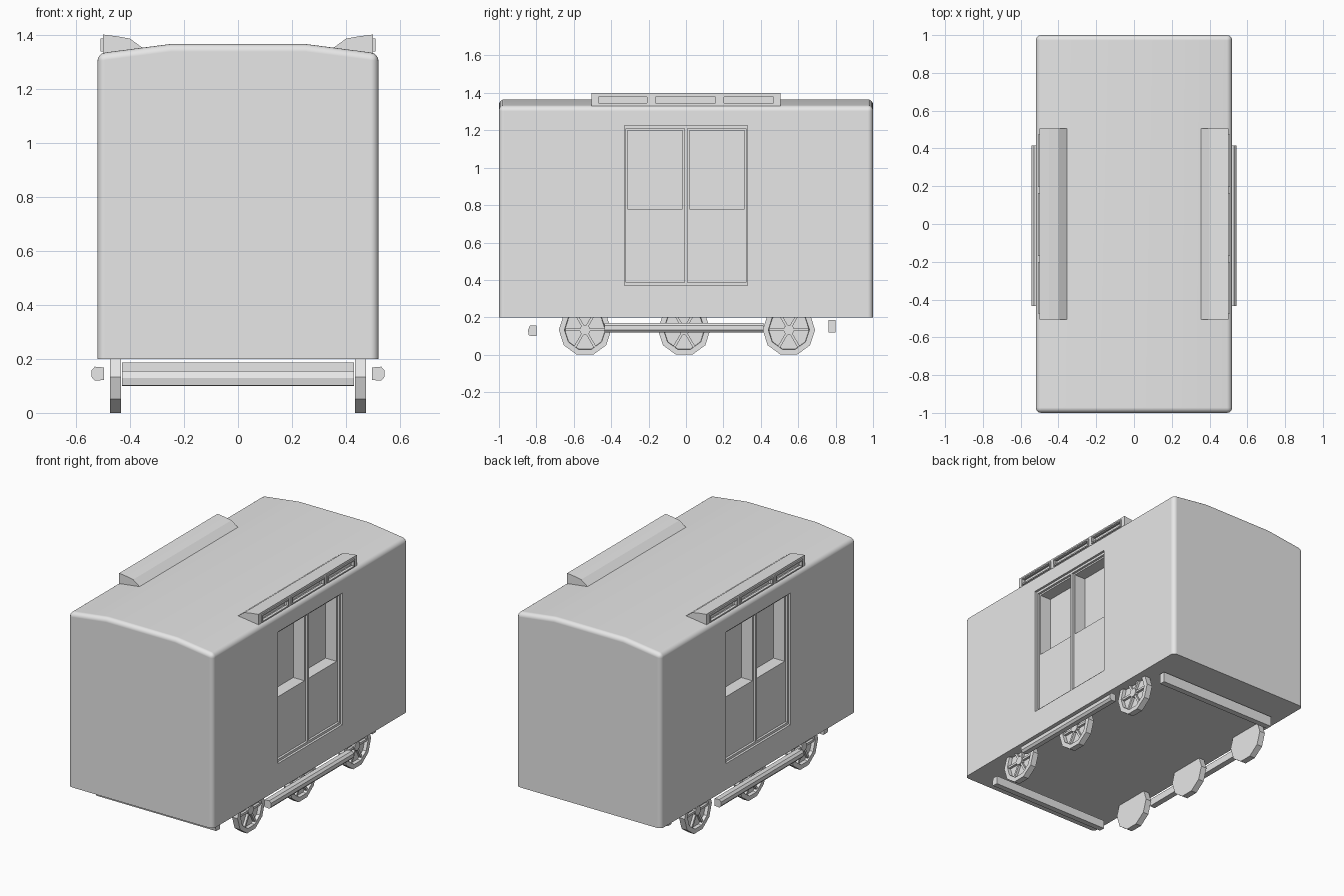
import bpy, bmesh, math
from mathutils import Vector, Matrix

if "Cube" in bpy.data.objects:
    bpy.data.objects.remove(bpy.data.objects["Cube"], do_unlink=True)

grey = bpy.data.materials.new("plain grey")
grey.use_nodes = True
grey.diffuse_color = (0.8, 0.8, 0.8, 1)
grey.node_tree.nodes["Principled BSDF"].inputs["Base Color"].default_value = (0.8, 0.8, 0.8, 1)


def finish(name, bm):
    bmesh.ops.recalc_face_normals(bm, faces=bm.faces)
    mesh = bpy.data.meshes.new(name)
    bm.to_mesh(mesh)
    bm.free()
    mesh.materials.append(grey)
    ob = bpy.data.objects.new(name, mesh)
    bpy.context.collection.objects.link(ob)
    return ob


def prism(points, axis, lo, hi):
    """Extrude a profile along x (points are y, z) or along y (points are x, z)."""
    bm = bmesh.new()
    place = (lambda p: (lo, p[0], p[1])) if axis == "x" else (lambda p: (p[0], lo, p[1]))
    face = bm.faces.new([bm.verts.new(place(p)) for p in points])
    ext = bmesh.ops.extrude_face_region(bm, geom=[face])
    step = Vector((hi - lo, 0, 0)) if axis == "x" else Vector((0, hi - lo, 0))
    bmesh.ops.translate(bm, vec=step, verts=[v for v in ext["geom"] if isinstance(v, bmesh.types.BMVert)])
    bmesh.ops.recalc_face_normals(bm, faces=bm.faces)
    return bm


def box(name, x, y, z):
    return finish(name, prism([(y[0], z[0]), (y[1], z[0]), (y[1], z[1]), (y[0], z[1])], "x", *sorted(x)))


def activate(ob):
    bpy.ops.object.select_all(action="DESELECT")
    ob.select_set(True)
    bpy.context.view_layer.objects.active = ob


def cut(ob, x, y, z):
    cutter = box("cutter", x, y, z)
    mod = ob.modifiers.new("recess", "BOOLEAN")
    mod.operation, mod.solver, mod.object = "DIFFERENCE", "EXACT", cutter
    activate(ob)
    bpy.ops.object.modifier_apply(modifier=mod.name)
    bpy.data.objects.remove(cutter, do_unlink=True)


# Carriage body with a gently cambered roof and rounded edges
half_w, floor_z, eave_z, roof_z, flat = 0.52, 0.2, 1.33, 1.365, 0.25
bm = prism([(-half_w, floor_z), (half_w, floor_z), (half_w, eave_z), (flat, roof_z),
            (-flat, roof_z), (-half_w, eave_z)], "y", -1, 1)
rounded = []
for e in bm.edges:
    a, b = (v.co for v in e.verts)
    underside = max(a.z, b.z) < floor_z + 0.01
    ridge = abs(a.y - b.y) > 1 and abs(a.x) < 0.3
    if not underside and not ridge:
        rounded.append(e)
bmesh.ops.bevel(bm, geom=rounded, offset=0.028, segments=4, profile=0.5, affect="EDGES")
body = finish("carriage_body", bm)

# Double doors: shallow frame, sunken leaves, deep window openings
for s in (1, -1):
    cut(body, (s * 0.505, s * 0.6), (-0.33, 0.33), (0.37, 1.225))
    for d in (1, -1):
        cut(body, (s * 0.49, s * 0.6), sorted((d * 0.008, d * 0.32)), (0.385, 1.21))
        cut(body, (s * 0.41, s * 0.6), sorted((d * 0.018, d * 0.312)), (0.78, 1.2))
activate(body)
bpy.ops.object.shade_smooth_by_angle(angle=math.radians(35))
body.modifiers.new("even_shading", "WEIGHTED_NORMAL").keep_sharp = True

# Roof lights: curved hoods with three sunken panes and thin rims
panes = ((-0.475, -0.2), (-0.17, 0.165), (0.195, 0.475))
low, high = 1.337, 1.386
for s, side in ((1, "left"), (-1, "right")):
    hood_pts = [(0.345, 1.345), (0.4, 1.385), (0.45, 1.394), (0.5, 1.4), (0.5, 1.325), (0.42, 1.325)]
    hood = finish(side + "_roof_light", prism([(s * x, z) for x, z in hood_pts], "y", -0.505, 0.505))
    for i, (a, b) in enumerate(panes):
        cut(hood, (s * 0.475, s * 0.6), (a, b), (low, high))
        rim = box(f"{side}_pane_rim_{i + 1}", (s * 0.49, s * 0.508), (a, b), (low, high))
        cut(rim, (s * 0.4, s * 0.6), (a + 0.008, b - 0.008), (low + 0.008, high - 0.008))


# Ten-sided wheels: plain inside, sunken and spoked outside
def wheel(name, s, y, r=0.14):
    z = r * math.cos(math.pi / 10) ** 1
    ring = [(y + r * math.cos(i * math.tau / 10), z + r * math.sin(i * math.tau / 10)) for i in range(10)]
    bm = prism(ring, "x", s * 0.433, s * 0.473)
    outer = [f for f in bm.faces if f.normal.x * s > 0.9]
    bmesh.ops.inset_individual(bm, faces=outer, thickness=0.03)
    bmesh.ops.inset_individual(bm, faces=outer, thickness=0.002, depth=-0.022)
    for k in range(3):
        turn = Matrix.Translation((s * 0.458, y, z)) @ Matrix.Rotation(k * math.pi / 3, 4, "X")
        bmesh.ops.create_cube(bm, size=1, matrix=turn @ Matrix.Diagonal((0.018, 0.21, 0.014, 1)))
    hub = Matrix.Translation((s * 0.46, y, z)) @ Matrix.Rotation(math.pi / 2, 4, "Y")
    bmesh.ops.create_cone(bm, cap_ends=True, segments=10, radius1=0.028, radius2=0.028, depth=0.024, matrix=hub)
    finish(name, bm)


for s, side in ((1, "left"), (-1, "right")):
    for y, place in ((-0.54, "front"), (-0.01, "middle"), (0.55, "rear")):
        wheel(f"{side}_{place}_wheel", s, y)
    # Side rod outside the wheels
    rod = [(0.495, 0.122), (0.53, 0.119), (0.542, 0.133), (0.542, 0.157), (0.53, 0.171), (0.495, 0.168)]
    finish(side + "_side_rod", prism([(s * x, z) for x, z in rod], "y", -0.435, 0.415))

# Cross beams under both ends
finish("front_cross_beam", prism([(-0.84, 0.102), (-0.8, 0.1), (-0.8, 0.155), (-0.835, 0.155),
                                  (-0.845, 0.13)], "x", -0.43, 0.43))
box("rear_cross_beam", (-0.43, 0.43), (0.762, 0.8), (0.118, 0.186))
